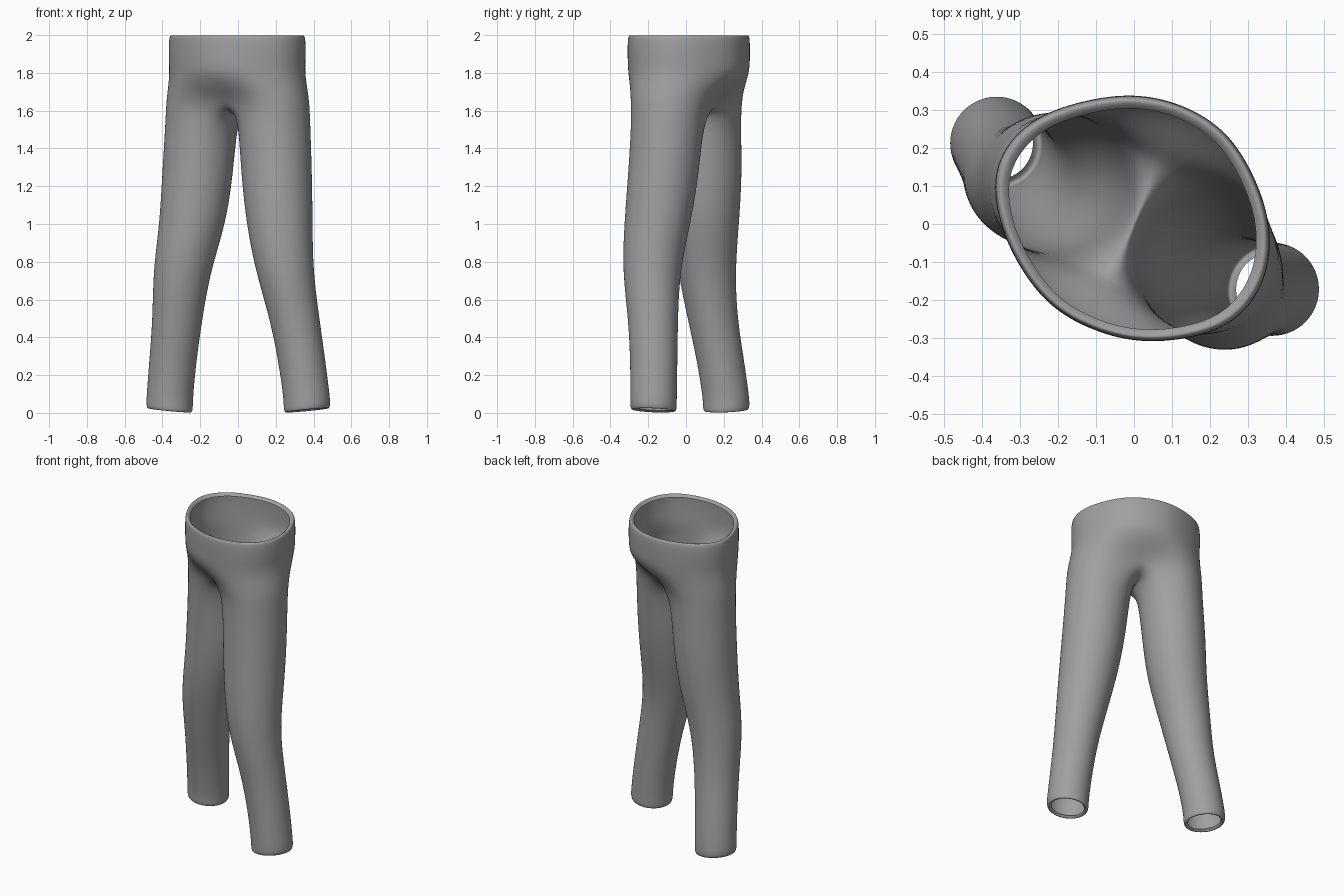
import bpy
import bmesh
from math import sin, cos, pi
from mathutils import Vector

cube = bpy.data.objects.get("Cube")
if cube:
    bpy.data.objects.remove(cube, do_unlink=True)

STEP = pi / 8          # spacing of the waist ring
BACK, FRONT = 3, 11    # waist ring indices of the back and front middle
WAIST_GAIN, LEG_GAIN = 1.025, 1.045   # make up for subdivision shrinkage

# Waist outline: radius around the compass, counter-clockwise from +x
WAIST = [.355, .335, .34, .335, .338, .345, .385, .40,
         .35, .315, .305, .295, .305, .325, .37, .375]

# Leg sections: height, radius, left centre, right centre
LEGS = [(1.52, .19, (.193, -.10), (-.195, .10)),
        (1.25, .187, (.205, -.12), (-.215, .11)),
        (1.0, .175, (.22, -.152), (-.24, .105)),
        (.75, .152, (.245, -.185), (-.298, .108)),
        (.5, .131, (.30, -.174), (-.32, .14)),
        (.25, .124, (.342, -.17), (-.348, .188)),
        (.07, .123, (.365, -.172), (-.362, .213))]


def waist_point(k, scale, z):
    r = WAIST[k % 16] * scale * WAIST_GAIN
    return Vector((r * cos(k * STEP), r * sin(k * STEP), z))


def leg_point(i, side, section, scale=1.0, lift=0.0):
    """Point i of a twelve-sided leg ring; i = 4 is the outer side."""
    z, radius, *centres = section
    cx, cy = centres[side]
    turn = (i - 4) * pi / 6
    a = turn - STEP + side * pi
    r = radius * scale * LEG_GAIN
    return Vector((cx + r * cos(a), cy + r * sin(a), z + lift))


def bridge(bm, upper, lower):
    n = len(upper)
    for i in range(n):
        j = (i + 1) % n
        bm.faces.new((upper[i], lower[i], lower[j], upper[j]))


def build_trousers(bm):
    # Waist hem curling inward, then the hips
    rings = []
    for scale, z in ((.9, 1.985), (.94, 2.0), (.99, 2.0), (1.0, 1.95), (1.0, 1.88), (.99, 1.8)):
        rings.append([bm.verts.new(waist_point(k, scale, z)) for k in range(16)])

    # Seat: blends the hips into the two thighs, pulled in at the middle
    for blend, z, middle in ((.5, 1.72, .84), (.85, 1.64, .53)):
        ring = []
        for k in range(16):
            hip = waist_point(k, .98, z)
            if k in (BACK, FRONT):
                p = waist_point(k, middle, z + .01)
            else:
                side = 1 if BACK < k < FRONT else 0
                i = (k - (BACK if side else FRONT)) % 16
                p = hip.lerp(leg_point(i, side, LEGS[0]), blend)
                p.z = z
            ring.append(bm.verts.new(p))
        rings.append(ring)
    for upper, lower in zip(rings, rings[1:]):
        bridge(bm, upper, lower)

    # Crotch strip from back to front
    seat = rings[-1]
    crotch = [bm.verts.new(seat[BACK].co.lerp(seat[FRONT].co, t) - Vector((0, 0, .035)))
              for t in (.25, .5, .75)]

    # Legs
    for side in (0, 1):
        start = BACK if side else FRONT
        upper = [seat[(start + i) % 16] for i in range(9)]
        upper += crotch[::-1] if side else crotch
        for section in LEGS:
            lower = [bm.verts.new(leg_point(i, side, section)) for i in range(12)]
            bridge(bm, upper, lower)
            upper = lower
        # Ankle hem curling inward, a little lower on the inner side
        for scale, drop in ((1.0, .04), (.95, .058), (.86, .056), (.78, .045)):
            lower = [bm.verts.new(leg_point(i, side, LEGS[-1], scale,
                                            .012 * cos((i - 4) * pi / 6) - drop))
                     for i in range(12)]
            bridge(bm, upper, lower)
            upper = lower


# Grey cloth
cloth = bpy.data.materials.new("grey_cloth")
cloth.use_nodes = True
cloth.diffuse_color = (.35, .35, .35, 1)
cloth.node_tree.nodes["Principled BSDF"].inputs["Base Color"].default_value = (.35, .35, .35, 1)

mesh = bpy.data.meshes.new("trousers")
bm = bmesh.new()
build_trousers(bm)
for face in bm.faces:
    face.smooth = True
bm.to_mesh(mesh)
bm.free()
mesh.materials.append(cloth)

trousers = bpy.data.objects.new("trousers", mesh)
bpy.context.collection.objects.link(trousers)
smooth = trousers.modifiers.new("smooth_cloth", "SUBSURF")
smooth.levels = smooth.render_levels = 3
